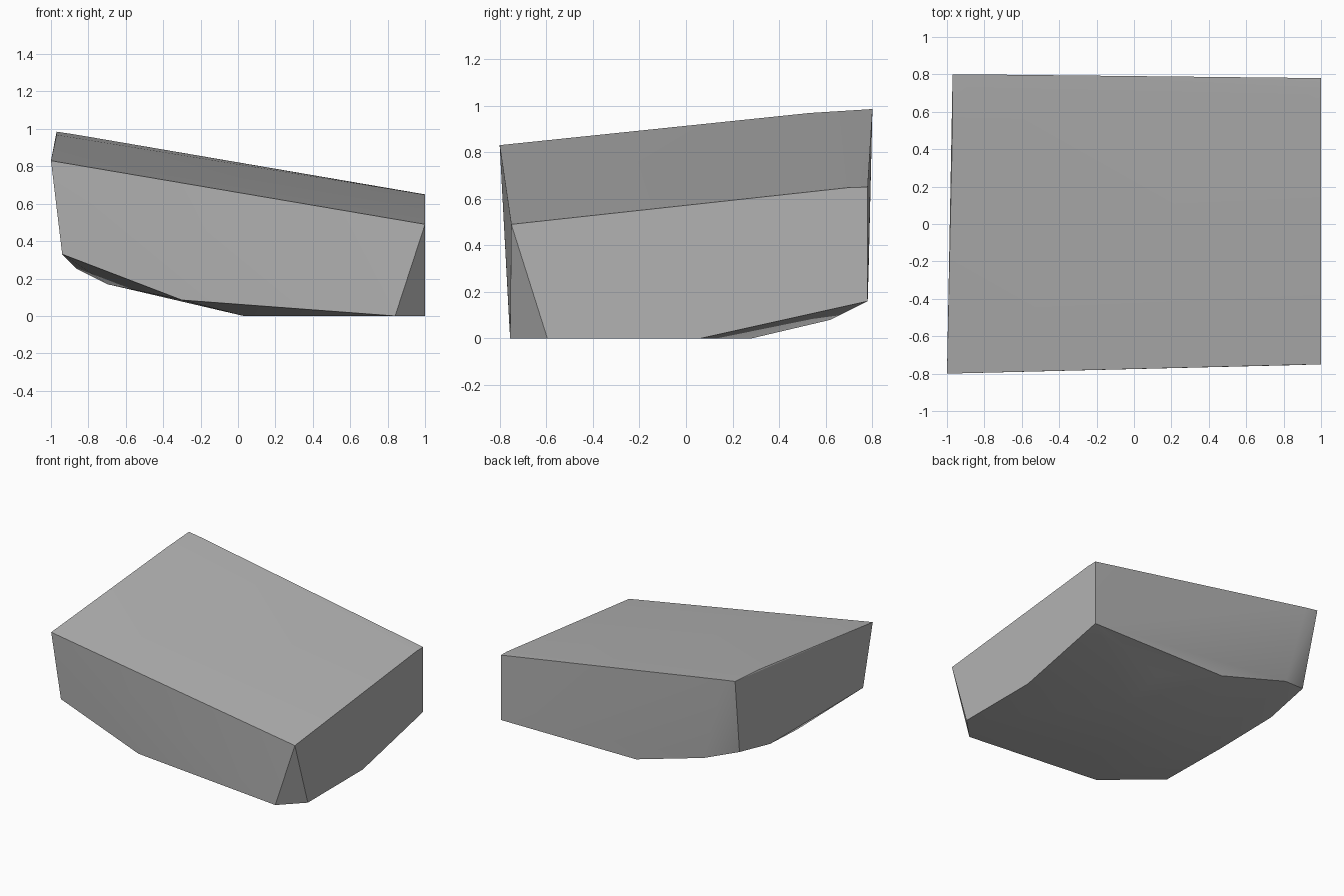
import bpy
import bmesh
import math

cube = bpy.data.objects.get("Cube")
if cube:
    bpy.data.objects.remove(cube, do_unlink=True)

# Stone colour
grey = bpy.data.materials.new("stone_grey")
grey.use_nodes = True
colour = (0.45, 0.45, 0.45, 1.0)
grey.diffuse_color = colour
shader = next(n for n in grey.node_tree.nodes if n.type == 'BSDF_PRINCIPLED')
shader.inputs["Base Color"].default_value = colour
shader.inputs["Roughness"].default_value = 0.9

# Sloping top slab corners, with slight rounding near the back
top = [(-1, -0.8, 0.83), (1, -0.75, 0.49), (1, 0.78, 0.65), (-0.97, 0.8, 0.985),
       (1, 0.7, 0.648), (-0.97, 0.53, 0.968), (-0.87, 0.8, 0.97)]

# Lower rim of the four walls, front then right, back and left
rim = [(-0.94, -0.77, 0.33), (-0.3, -0.76, 0.085), (0.84, -0.755, 0),
       (1, -0.595, 0), (1, 0.06, 0), (1, 0.78, 0.16),
       (-0.13, 0.78, 0.165), (-0.7, 0.785, 0.33),
       (-0.93, 0.69, 0.4), (-0.94, 0.34, 0.33)]

# Rounded underside
underside = [(-0.86, -0.1, 0.25), (-0.7, -0.1, 0.17), (0.03, -0.3, 0),
             (0.3, 0.28, 0), (0.3, 0.62, 0.08)]

# Wrap the corners in a convex shell
bm = bmesh.new()
for point in top + rim + underside:
    bm.verts.new(point)
bmesh.ops.convex_hull(bm, input=bm.verts[:], use_existing_faces=False)
loose = [v for v in bm.verts if not v.link_faces]
bmesh.ops.delete(bm, geom=loose, context='VERTS')
bmesh.ops.recalc_face_normals(bm, faces=bm.faces[:])

mesh = bpy.data.meshes.new("rock_slab")
bm.to_mesh(mesh)
bm.free()
mesh.materials.append(grey)
rock = bpy.data.objects.new("rock_slab", mesh)
bpy.context.collection.objects.link(rock)

# Soft facets with crisp main edges
bpy.ops.object.select_all(action='DESELECT')
rock.select_set(True)
bpy.context.view_layer.objects.active = rock
bpy.ops.object.shade_smooth_by_angle(angle=math.radians(30))
